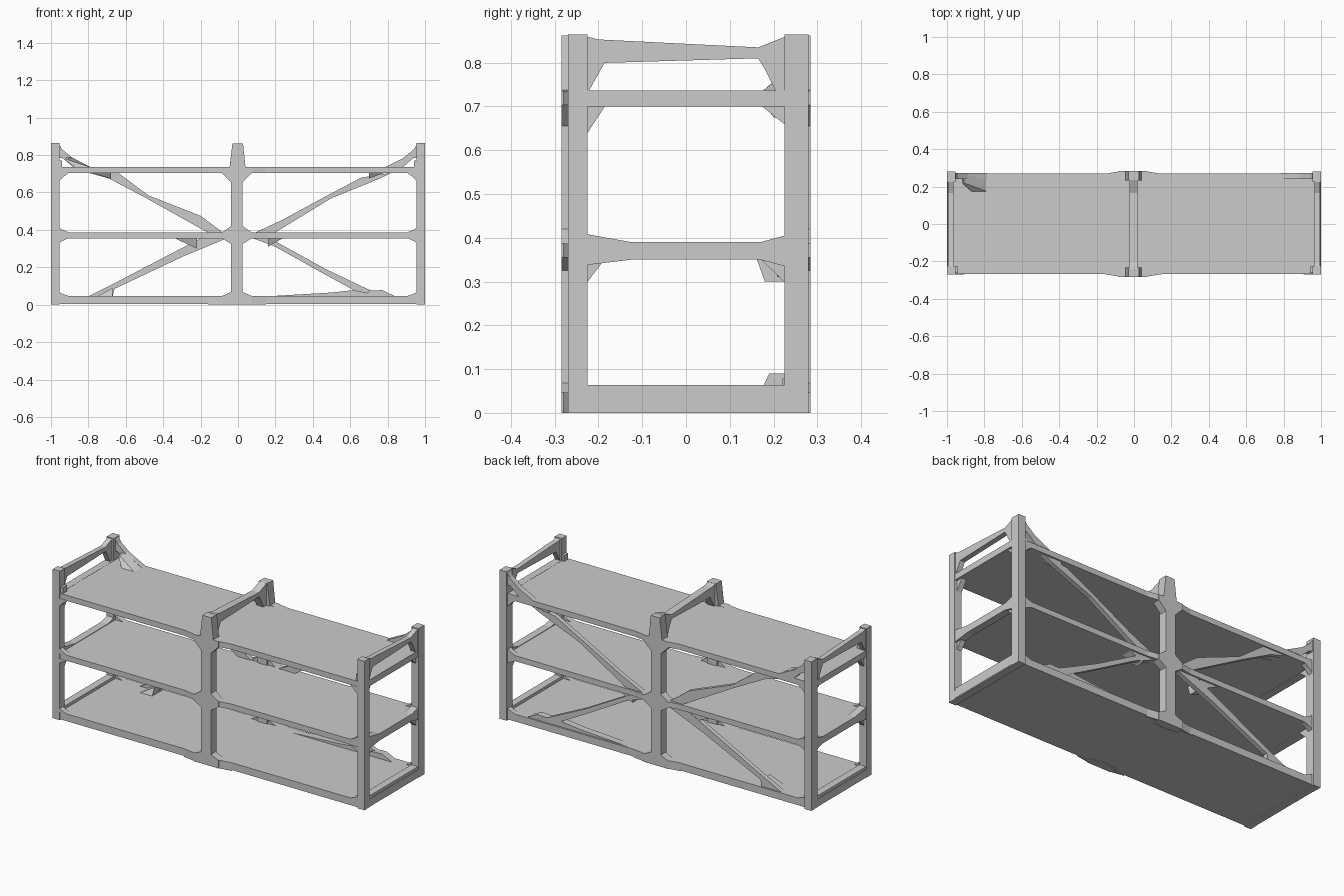
import bpy, bmesh
from mathutils import Vector


def loft(name, ring_a, ring_b):
    """Solid between two matching closed outlines."""
    bm = bmesh.new()
    a = [bm.verts.new(p) for p in ring_a]
    b = [bm.verts.new(p) for p in ring_b]
    n = len(a)
    bm.faces.new(a)
    bm.faces.new(b[::-1])
    for i in range(n):
        bm.faces.new((a[i], b[i], b[(i + 1) % n], a[(i + 1) % n]))
    bmesh.ops.recalc_face_normals(bm, faces=bm.faces)
    me = bpy.data.meshes.new(name)
    bm.to_mesh(me)
    bm.free()
    ob = bpy.data.objects.new(name, me)
    bpy.context.collection.objects.link(ob)
    return ob


def xz(name, pts, y0, y1):
    return loft(name, [(x, y0, z) for x, z in pts], [(x, y1, z) for x, z in pts])


def yz(name, pts, x0, x1):
    return loft(name, [(x0, y, z) for y, z in pts], [(x1, y, z) for y, z in pts])


def box(name, x0, x1, y0, y1, z0, z1):
    return xz(name, [(x0, z0), (x1, z0), (x1, z1), (x0, z1)], y0, y1)


# Shelf decks (flush with their rails)
box("bottom_deck", -1, 1, -0.268, 0.27, 0.005, 0.047)
box("middle_deck", -0.99, 0.99, -0.268, 0.27, 0.355, 0.387)
box("top_deck", -0.99, 0.99, -0.268, 0.27, 0.703, 0.735)

# Corner posts and their long-side gussets
for sx in (-1, 1):
    for sy in (-1, 1):
        ye = 0.27 if sy < 0 else 0.28
        y0, y1 = sy * 0.225, sy * ye
        box("corner_post", sx * 0.955, sx, y0, y1, 0, 0.864)
        g0 = sy * 0.24
        for zr, zp in ((0.705, 0.66), (0.387, 0.412), (0.356, 0.33), (0.046, 0.068)):
            xz("corner_gusset", [(sx * 0.975, zr), (sx * 0.905, zr), (sx * 0.935, (zr + zp) / 2),
                                 (sx * 0.956, zp), (sx * 0.975, zp)], g0, sy * 0.27)

# Centre posts with flared joints at every shelf
for sy in (-1, 1):
    y0, y1 = sy * 0.232, sy * 0.284
    box("centre_post", -0.037, 0.025, y0, y1, 0, 0.74)
    xz("centre_post_top", [(-0.045, 0.735), (0.04, 0.735), (0.027, 0.862), (-0.03, 0.862)], y0, y1)
    for z0, z1, up, down in ((0, 0.047, 0.068, 0), (0.355, 0.387, 0.42, 0.325),
                             (0.703, 0.735, 0.738, 0.655)):
        ring = [(-0.085, z0), (-0.037, down), (0.025, down), (0.073, z0),
                (0.073, z1), (0.025, up), (-0.037, up), (-0.085, z1)]
        xz("centre_joint", ring, sy * 0.24, y1)
        # Sideways taper that blends the joint into the rail
        loft("joint_flare", [(-0.16, sy * 0.268, z0), (0.15, sy * 0.268, z0),
                             (0.15, sy * 0.268, z1), (-0.16, sy * 0.268, z1)],
             [(-0.06, y1, z0), (0.05, y1, z0), (0.05, y1, z1), (-0.06, y1, z1)])

# End frames: rails and gussets in the side plane
mid_rail = [(-0.27, 0.335), (-0.225, 0.338), (-0.125, 0.35), (0.17, 0.35), (0.225, 0.335),
            (0.275, 0.335), (0.275, 0.41), (0.225, 0.405), (0.17, 0.39), (-0.125, 0.39),
            (-0.225, 0.408), (-0.27, 0.41)]
for sx in (-1, 1):
    a, b = sx * 0.955, sx * 0.998
    box("end_bottom_rail", a, b, -0.25, 0.25, 0, 0.064)
    box("end_top_rail", a, b, -0.25, 0.25, 0.7, 0.736)
    yz("end_middle_rail", mid_rail, a, b)
    for pts in ([(-0.235, 0.705), (-0.182, 0.705), (-0.228, 0.635), (-0.235, 0.635)],
                [(0.235, 0.705), (0.168, 0.705), (0.224, 0.66), (0.235, 0.66)],
                [(-0.235, 0.352), (-0.185, 0.352), (-0.228, 0.295), (-0.235, 0.295)],
                [(0.235, 0.352), (0.17, 0.352), (0.224, 0.3), (0.235, 0.3)]):
        yz("end_gusset", pts, sx * 0.955, sx * 0.985)

# Top cross bars at both ends and the centre
bar = [(-0.24, 0.798), (0.165, 0.81), (0.18, 0.785), (0.205, 0.735), (0.25, 0.735), (0.25, 0.863),
       (0.235, 0.863), (0.165, 0.835), (-0.2, 0.853), (-0.24, 0.863)]
for name, x0, x1 in (("left_top_bar", -0.995, -0.965), ("right_top_bar", 0.965, 0.995),
                     ("centre_top_bar", -0.025, 0.02)):
    yz(name, bar, x0, x1)
    yz("top_bar_gusset", [(-0.235, 0.735), (-0.222, 0.735), (-0.186, 0.8), (-0.235, 0.8)], x0, x1)

# Raised back corner gussets above the top shelf
for sx in (-1, 1):
    pts = [(0.958, 0.86), (0.94, 0.83), (0.885, 0.785), (0.785, 0.735), (0.88, 0.733),
           (0.915, 0.765), (0.94, 0.785), (0.958, 0.785)]
    xz("raised_corner_gusset", [(sx * x, z) for x, z in pts], 0.24, 0.272)
    box("raised_corner_foot", sx * 0.94, sx * 0.96, -0.262, -0.226, 0.735, 0.77)
# Inward gusset at the left back corner
loft("inner_corner_gusset", [(-0.87, 0.175, 0.735), (-0.79, 0.175, 0.735), (-0.79, 0.26, 0.735),
                             (-0.87, 0.26, 0.735)],
     [(-0.92, 0.22, 0.77), (-0.91, 0.22, 0.775), (-0.91, 0.26, 0.8), (-0.92, 0.26, 0.8)])

# Diagonal back braces: broad at the ends, slim in the middle
braces = {
    "upper_left_brace": [(-0.8, 0.705), (-0.64, 0.705), (-0.48, 0.585), (-0.2, 0.475), (-0.08, 0.385),
                         (-0.16, 0.385), (-0.5, 0.575), (-0.69, 0.675)],
    "upper_right_brace": [(0.82, 0.705), (0.66, 0.68), (0.47, 0.58), (0.24, 0.455), (0.09, 0.385),
                          (0.2, 0.387), (0.5, 0.57), (0.76, 0.675)],
    "lower_left_brace": [(-0.8, 0.045), (-0.67, 0.045), (-0.66, 0.085), (-0.3, 0.255), (-0.06, 0.355),
                         (-0.2, 0.355), (-0.66, 0.115), (-0.74, 0.075)],
    "lower_right_brace": [(0.79, 0.045), (0.68, 0.045), (0.45, 0.17), (0.2, 0.31), (0.08, 0.355),
                          (0.17, 0.355), (0.47, 0.19), (0.69, 0.085)],
}
for name, pts in braces.items():
    xz(name, pts, 0.235, 0.262)

# Folded brace feet along the bottom and under the middle and top shelves
xz("bottom_brace_foot", [(0.16, 0.045), (0.78, 0.045), (0.62, 0.078), (0.5, 0.065)], 0.22, 0.26)
xz("bottom_right_foot", [(0.68, 0.045), (0.84, 0.045), (0.77, 0.078), (0.7, 0.075)], 0.22, 0.26)
for name, x0, x1, z0, z1, y in (("middle_left_tab", -0.34, -0.22, 0.356, 0.3, 0.16),
                                ("middle_right_tab", 0.24, 0.16, 0.356, 0.31, 0.19),
                                ("top_left_tab", -0.78, -0.68, 0.704, 0.675, 0.18),
                                ("top_right_tab", 0.78, 0.7, 0.704, 0.675, 0.2),
                                ("bottom_left_tab", -0.75, -0.67, 0.046, 0.09, 0.17)):
    loft(name, [(x0, y, z0), (x1, y, z0), (x1, y + 0.02, z1)],
         [(x0, 0.26, z0), (x1, 0.26, z0), (x1, 0.26, z1)])
